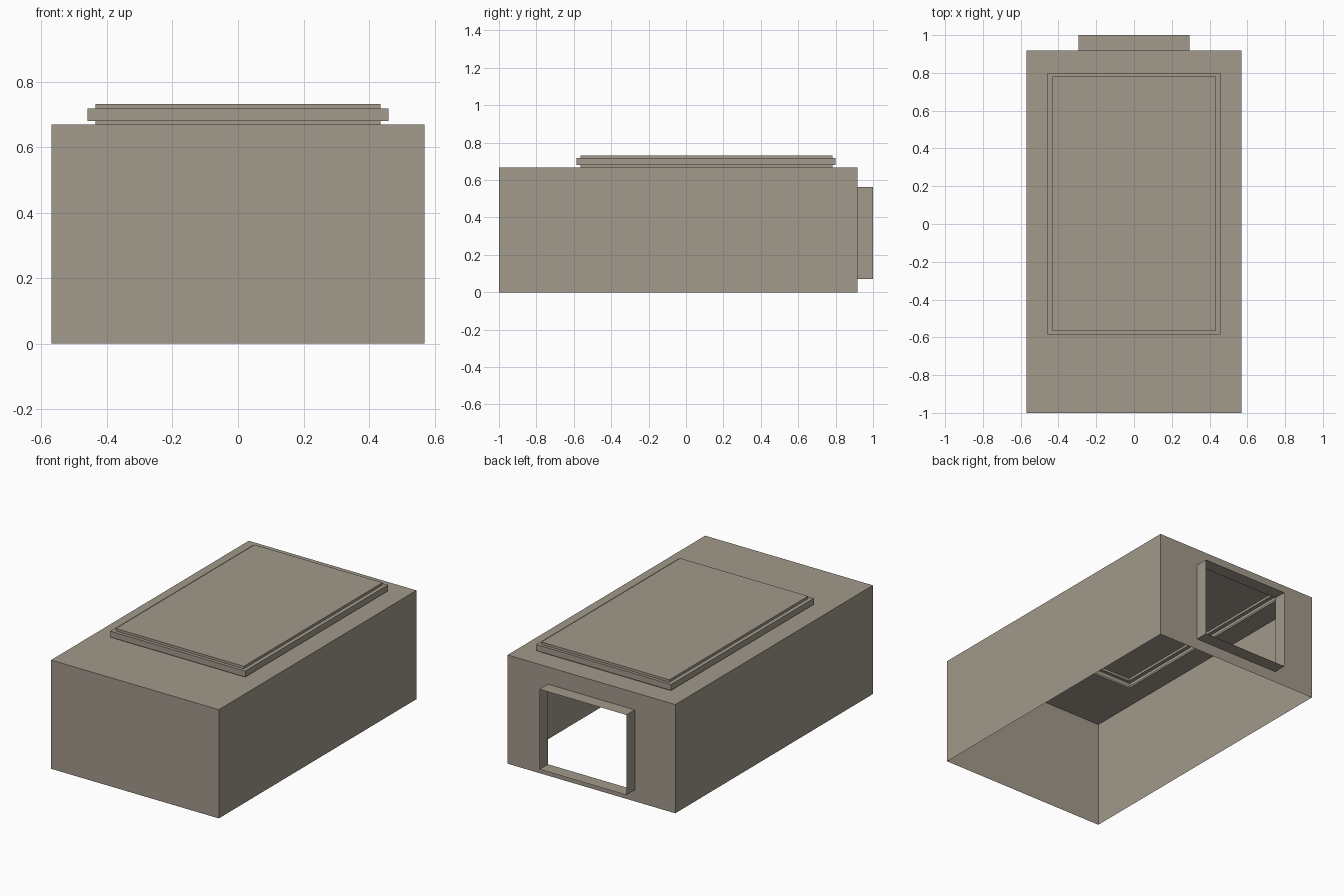
import bpy
import bmesh

cube = bpy.data.objects.get("Cube")
if cube:
    bpy.data.objects.remove(cube, do_unlink=True)

# One warm grey-beige colour
color = (0.36, 0.32, 0.26, 1.0)
beige = bpy.data.materials.new("warm_beige")
beige.use_nodes = True
beige.diffuse_color = color
beige.node_tree.nodes["Principled BSDF"].inputs["Base Color"].default_value = color


def flat_rect(half, y0, y1, z):
    """Level rectangle, counter-clockwise seen from above."""
    return [(-half, y0, z), (half, y0, z), (half, y1, z), (-half, y1, z)]


def back_rect(half, z0, z1, y):
    """Upright rectangle, counter-clockwise seen from the back."""
    return [(half, y, z0), (-half, y, z0), (-half, y, z1), (half, y, z1)]


def loft(name, rects, cap=False, skip=()):
    """Skin successive rectangles; skip holds (ring, side) pairs left open."""
    bm = bmesh.new()
    rings = [[bm.verts.new(p) for p in r] for r in rects]
    for k, (a, b) in enumerate(zip(rings, rings[1:])):
        for i in range(4):
            if (k, i) not in skip:
                j = (i + 1) % 4
                bm.faces.new((a[i], a[j], b[j], b[i]))
    if cap:
        bm.faces.new(rings[-1])
    mesh = bpy.data.meshes.new(name)
    bm.to_mesh(mesh)
    bm.free()
    mesh.materials.append(beige)
    obj = bpy.data.objects.new(name, mesh)
    bpy.context.collection.objects.link(obj)
    return obj


HALF, FRONT, BACK, TOP = 0.57, -1.0, 0.918, 0.668
NECK = (0.435, -0.565, 0.782)
FLANGE = (0.459, -0.585, 0.80)

# Open-bottomed body: front, sides and a roof with the hatch opening
loft("body_shell", [flat_rect(HALF, FRONT, BACK, 0),
                    flat_rect(HALF, FRONT, BACK, TOP),
                    flat_rect(*NECK, TOP)], skip=[(0, 2)])

# Back wall with its opening, drawn out into a thin open sleeve
loft("back_wall", [back_rect(HALF, 0, TOP, BACK),
                   back_rect(0.295, 0.07, 0.562, BACK)])
loft("back_sleeve", [back_rect(0.295, 0.07, 0.562, BACK),
                     back_rect(0.295, 0.07, 0.562, 1.0)])

# Hollow stepped hatch: neck, wider flange, raised panel
loft("roof_hatch", [flat_rect(*NECK, TOP), flat_rect(*NECK, 0.68),
                    flat_rect(*FLANGE, 0.68), flat_rect(*FLANGE, 0.717),
                    flat_rect(*NECK, 0.717), flat_rect(*NECK, 0.732)], cap=True)
